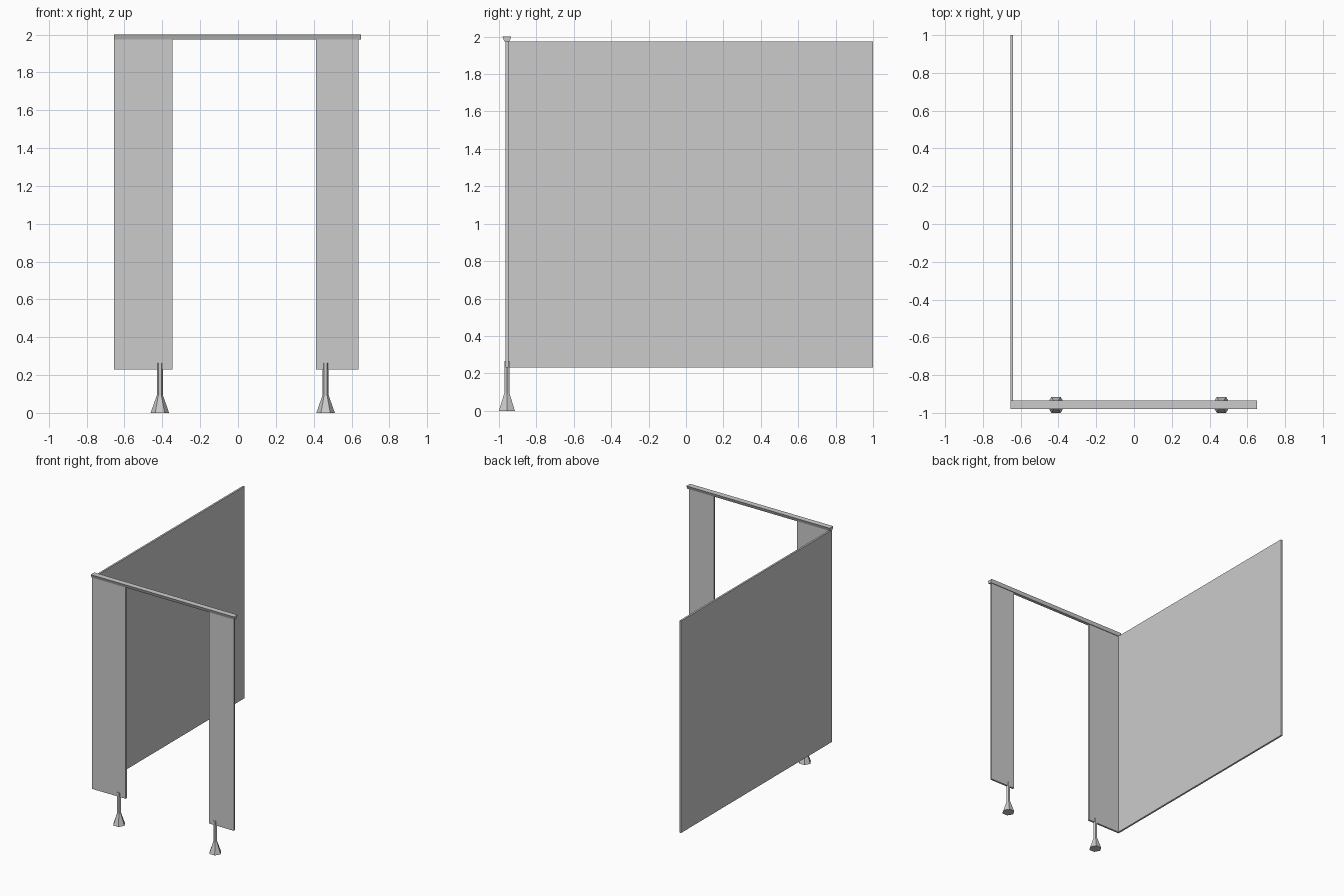
import bpy, bmesh, math

if "Cube" in bpy.data.objects:
    bpy.data.objects.remove(bpy.data.objects["Cube"])

grey = bpy.data.materials.new("light grey")
grey.use_nodes = True
colour = (0.6, 0.6, 0.6, 1)
grey.diffuse_color = colour
grey.node_tree.nodes["Principled BSDF"].inputs["Base Color"].default_value = colour


def loft(name, rings):
    """Skin a closed solid through matching rings of points."""
    bm = bmesh.new()
    loops = [[bm.verts.new(p) for p in ring] for ring in rings]
    n = len(loops[0])
    for a, b in zip(loops, loops[1:]):
        for i in range(n):
            j = (i + 1) % n
            bm.faces.new((a[i], a[j], b[j], b[i]))
    bm.faces.new(loops[0][::-1])
    bm.faces.new(loops[-1])
    bmesh.ops.recalc_face_normals(bm, faces=bm.faces)
    mesh = bpy.data.meshes.new(name)
    bm.to_mesh(mesh)
    bm.free()
    mesh.materials.append(grey)
    obj = bpy.data.objects.new(name, mesh)
    bpy.context.collection.objects.link(obj)
    return obj


def panel(name, x0, x1, y0, y1, z0=0.23, z1=1.975):
    corners = [(x0, y0), (x1, y0), (x1, y1), (x0, y1)]
    return loft(name, [[(x, y, z) for x, y in corners] for z in (z0, z1)])


FRONT, INNER = -0.965, -0.95
MID = (FRONT + INNER) / 2

# Upright panels
panel("side_panel", -0.655, -0.64, INNER, 1.0)
panel("right_front_panel", -0.655, -0.347, FRONT, INNER)
panel("left_front_panel", 0.412, 0.637, FRONT, INNER)

# Head rail with a tapered section, wide at the top
section = [(MID - 0.013, 1.973), (MID + 0.013, 1.973),
           (MID + 0.023, 2.0), (MID - 0.023, 2.0)]
loft("head_rail", [[(x, y, z) for y, z in section] for x in (-0.655, 0.65)])

# Six-sided feet, flared at the floor
for name, cx in (("right_foot", -0.413), ("left_foot", 0.463)):
    rings = []
    for radius, z in ((0.049, 0), (0.016, 0.093), (0.016, 0.265)):
        angles = [math.radians(60 * i) for i in range(6)]
        rings.append([(cx + radius * math.cos(a), MID + radius * math.sin(a), z)
                      for a in angles])
    loft(name, rings)
